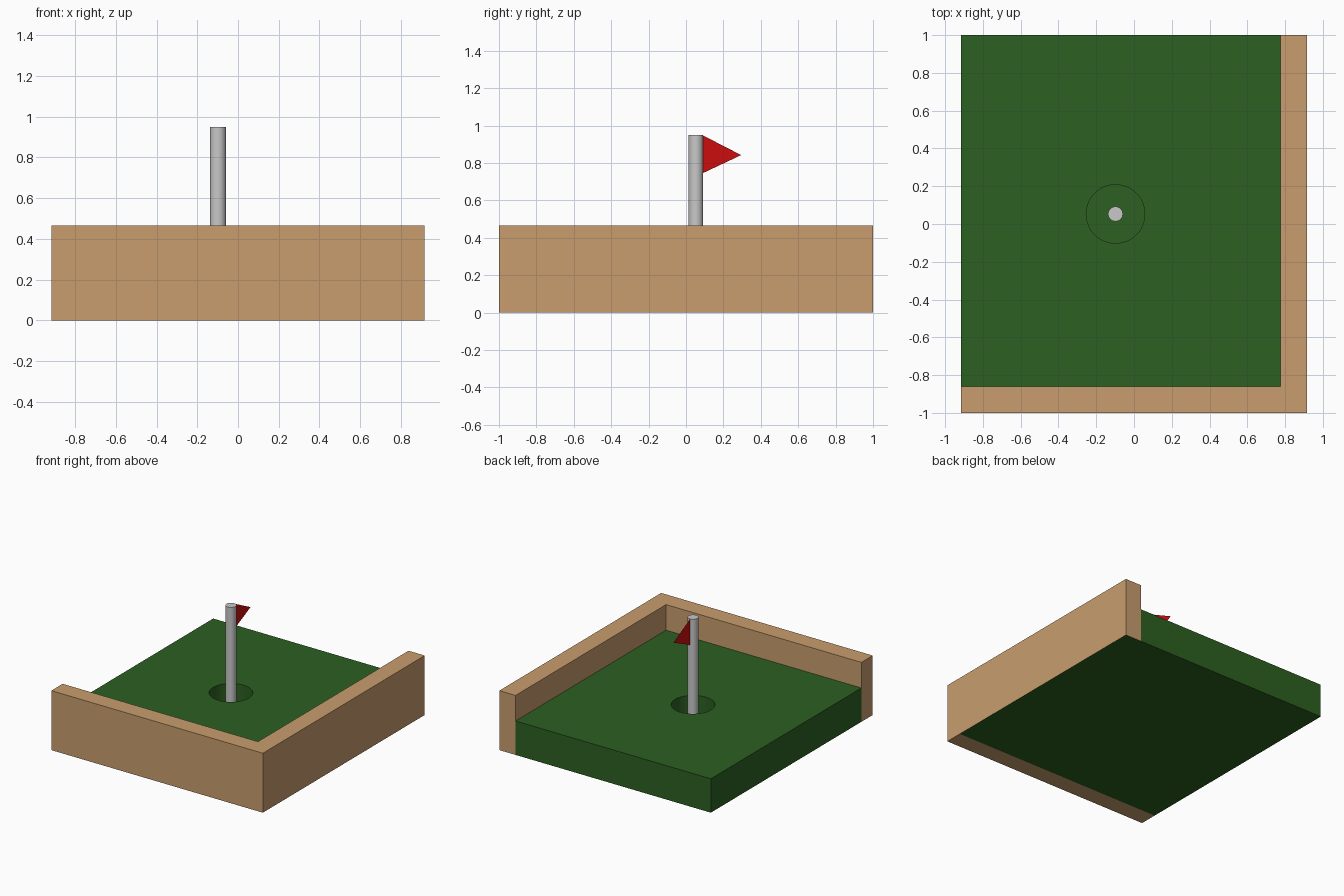
import bpy
from math import radians

default = bpy.data.objects.get("Cube")
if default:
    bpy.data.objects.remove(default, do_unlink=True)


def material(name, rgb):
    mat = bpy.data.materials.new(name)
    mat.use_nodes = True
    mat.diffuse_color = (*rgb, 1)
    mat.node_tree.nodes["Principled BSDF"].inputs["Base Color"].default_value = (*rgb, 1)
    return mat


WOOD = material("light wood", (0.577, 0.337, 0.153))
GRASS = material("grass green", (0.025, 0.115, 0.015))
METAL = material("pale grey", (0.58, 0.58, 0.58))
RED = material("flag red", (0.6, 0.004, 0.004))

BACK, FRONT, SIDE = 1.0, -1.0, 0.915
INNER_X, INNER_Y = 0.775, -0.86
TURF_Z, WALL_Z, POLE_Z = 0.265, 0.465, 0.95
HOLE_X, HOLE_Y, HOLE_FLOOR = -0.098, 0.053, 0.06
HOLE_R, POLE_R = 0.155, 0.039


def box(name, x, y, z, mat):
    """Box from (low, high) ranges on each axis."""
    bpy.ops.mesh.primitive_cube_add(size=1, location=[sum(r) / 2 for r in (x, y, z)])
    obj = bpy.context.object
    obj.name = name
    obj.scale = [hi - lo for lo, hi in (x, y, z)]
    bpy.ops.object.transform_apply(location=False, rotation=False, scale=True)
    obj.data.materials.append(mat)
    return obj


def cylinder(name, radius, z, mat):
    """Upright cylinder centred on the hole."""
    bpy.ops.mesh.primitive_cylinder_add(
        vertices=48, radius=radius, depth=z[1] - z[0],
        location=(HOLE_X, HOLE_Y, sum(z) / 2))
    obj = bpy.context.object
    obj.name = name
    obj.data.materials.append(mat)
    return obj


def smooth(obj):
    bpy.ops.object.select_all(action='DESELECT')
    obj.select_set(True)
    bpy.context.view_layer.objects.active = obj
    bpy.ops.object.shade_smooth_by_angle(angle=radians(30))


# Wooden edging along the front and one side
box("front_wall", (-SIDE, SIDE), (FRONT, INNER_Y), (0, WALL_Z), WOOD)
side_wall = box("side_wall", (INNER_X, SIDE), (INNER_Y, BACK), (0, WALL_Z), WOOD)

# Underside of the side wall is green like the turf base
side_wall.data.materials.append(GRASS)
for face in side_wall.data.polygons:
    face.material_index = int(face.normal.z < -0.5)

# Turf block with a round hole cut into it
turf = box("turf", (-SIDE, INNER_X), (INNER_Y, BACK), (0, TURF_Z), GRASS)
cutter = cylinder("hole_cutter", HOLE_R, (HOLE_FLOOR, TURF_Z + 0.1), GRASS)
cutter.hide_render = True
cut = turf.modifiers.new("hole", 'BOOLEAN')
cut.operation = 'DIFFERENCE'
cut.solver = 'EXACT'
cut.object = cutter
bpy.context.view_layer.objects.active = turf
bpy.ops.object.modifier_apply(modifier=cut.name)
bpy.data.objects.remove(cutter, do_unlink=True)
smooth(turf)

# Flagpole standing on the floor of the hole
smooth(cylinder("flagpole", POLE_R, (HOLE_FLOOR, POLE_Z), METAL))

# Flat triangular flag flying towards the back
edge = HOLE_Y + POLE_R - 0.003
mesh = bpy.data.meshes.new("flag")
mesh.from_pydata([(HOLE_X, edge, POLE_Z - 0.205), (HOLE_X, 0.295, 0.842),
                  (HOLE_X, edge, POLE_Z - 0.002)], [], [(0, 1, 2)])
mesh.materials.append(RED)
flag = bpy.data.objects.new("flag", mesh)
bpy.context.collection.objects.link(flag)
